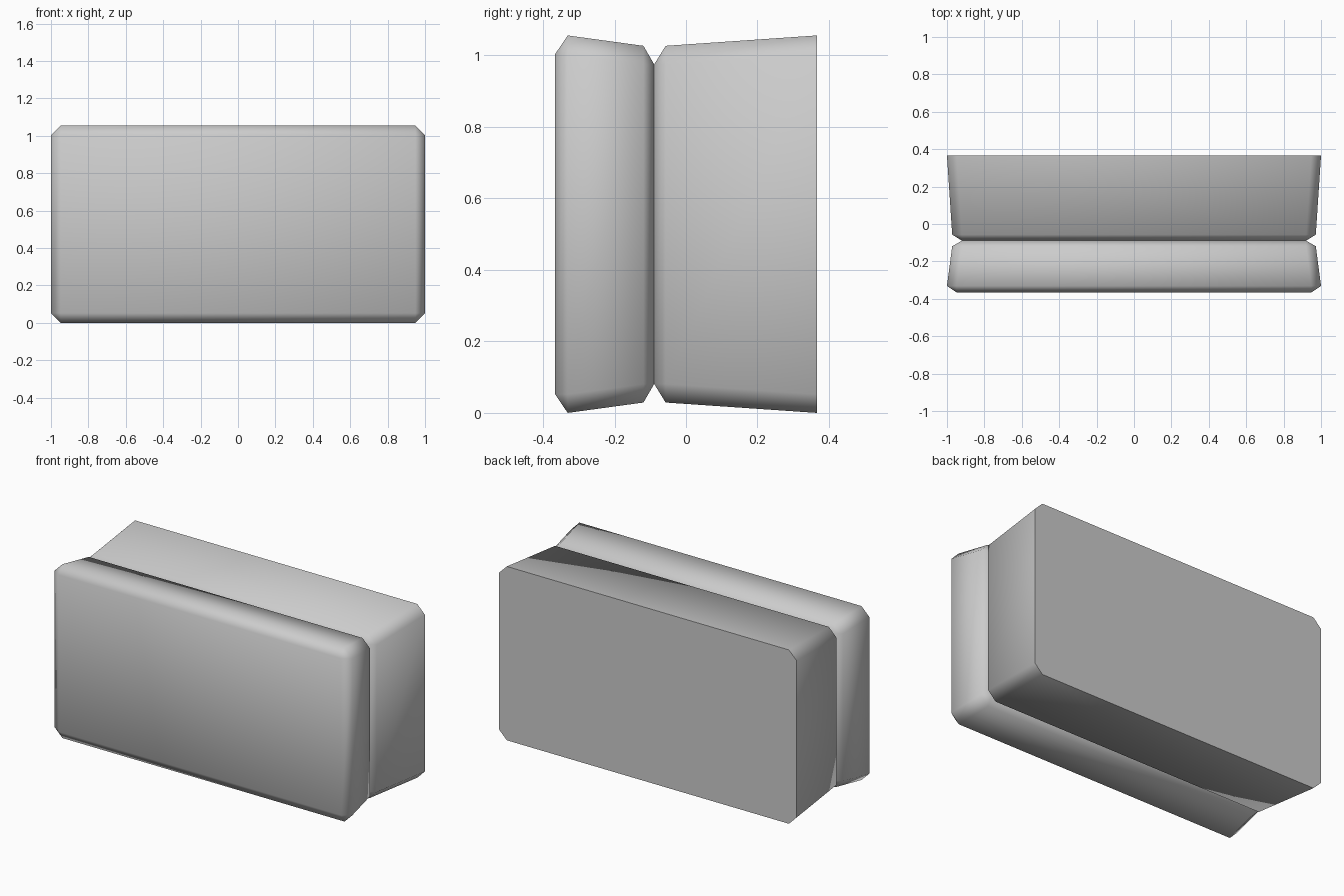
import bpy, bmesh, math

if "Cube" in bpy.data.objects:
    bpy.data.objects.remove(bpy.data.objects["Cube"])

MID_Z = 0.528


def ring(bm, y, hx, hz, cut):
    # Chamfered rectangle in the xz plane
    pts = []
    for sx, sz in ((1, 1), (-1, 1), (-1, -1), (1, -1)):
        a = (sx * hx, sz * (hz - cut))
        b = (sx * (hx - cut), sz * hz)
        pts += [a, b] if sx * sz > 0 else [b, a]
    return [bm.verts.new((x, y, MID_Z + z)) for x, z in pts]


def loft(name, sections):
    bm = bmesh.new()
    rings = [ring(bm, *s) for s in sections]
    for r0, r1 in zip(rings, rings[1:]):
        for i in range(8):
            j = (i + 1) % 8
            bm.faces.new((r0[i], r0[j], r1[j], r1[i]))
    bm.faces.new(rings[0])
    bm.faces.new(rings[-1])
    # Rings with no cut collapse to plain rectangles, giving triangular corners
    bmesh.ops.remove_doubles(bm, verts=bm.verts, dist=0.0005)
    bmesh.ops.recalc_face_normals(bm, faces=bm.faces)
    mesh = bpy.data.meshes.new(name)
    bm.to_mesh(mesh)
    bm.free()
    ob = bpy.data.objects.new(name, mesh)
    bpy.context.collection.objects.link(ob)
    bpy.ops.object.select_all(action='DESELECT')
    ob.select_set(True)
    bpy.context.view_layer.objects.active = ob
    bpy.ops.object.shade_smooth_by_angle(angle=math.radians(68))
    return ob


# Front lid: bevelled front, tapering back to the groove
loft("front_lid", [
    (-0.366, 0.948, 0.476, 0.0),
    (-0.331, 1.0, 0.528, 0.052),
    (-0.119, 0.972, 0.499, 0.052),
    (-0.089, 0.92, 0.447, 0.0),
])

# Rear body: bevelled at the groove, flaring out to a flat back
loft("rear_body", [
    (-0.089, 0.92, 0.447, 0.0),
    (-0.057, 0.972, 0.499, 0.052),
    (0.366, 1.0, 0.528, 0.052),
])
